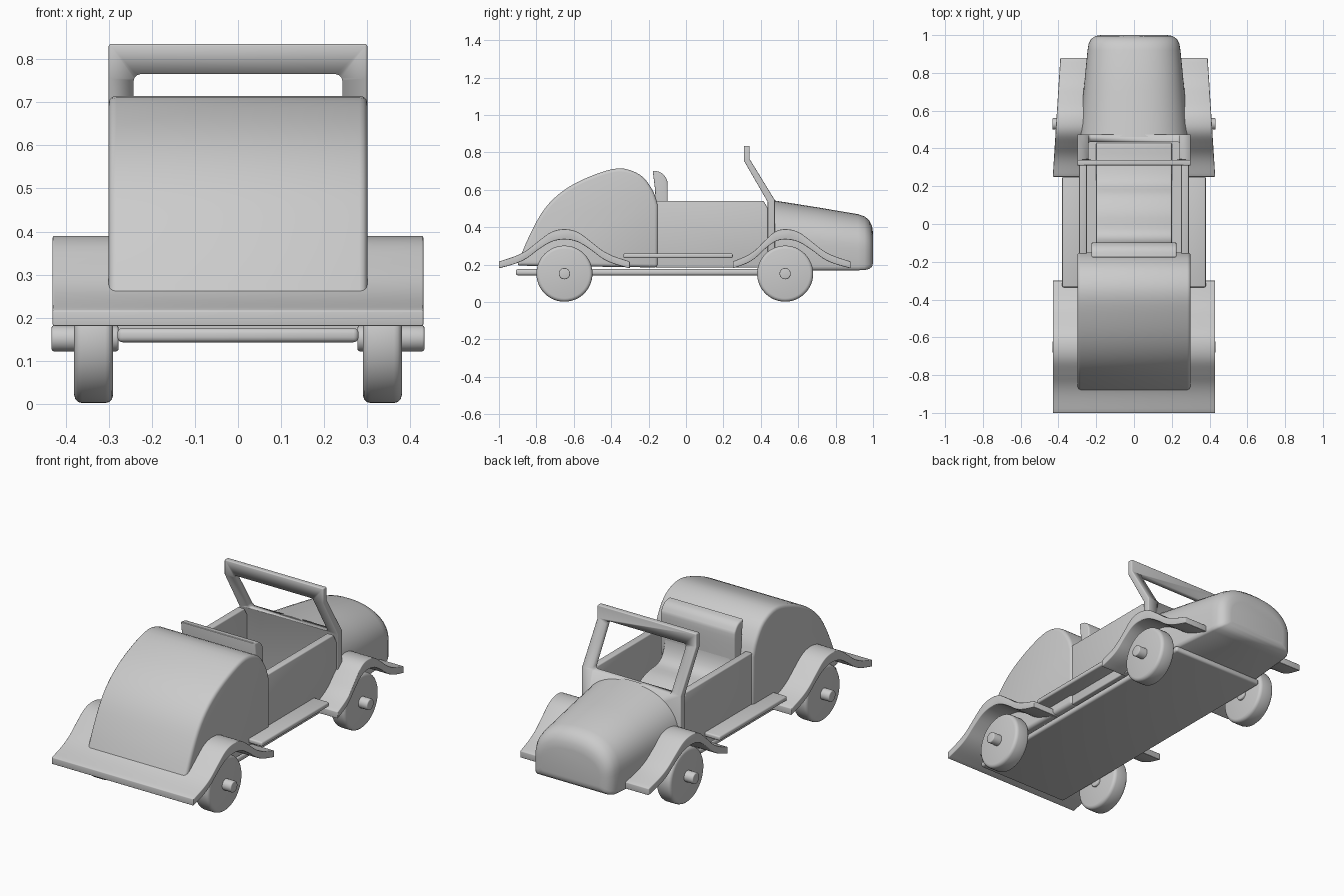
import bpy, bmesh, math
from mathutils import Vector

if "Cube" in bpy.data.objects:
    bpy.data.objects.remove(bpy.data.objects["Cube"])


def finish(name, bm, bevel=0.0, segments=3, angle=35):
    bmesh.ops.recalc_face_normals(bm, faces=bm.faces)
    me = bpy.data.meshes.new(name)
    bm.to_mesh(me)
    bm.free()
    ob = bpy.data.objects.new(name, me)
    bpy.context.collection.objects.link(ob)
    if bevel:
        m = ob.modifiers.new("bevel", 'BEVEL')
        m.width, m.segments = bevel, segments
        m.limit_method, m.angle_limit = 'ANGLE', math.radians(40)
    activate(ob)
    if bevel:
        bpy.ops.object.modifier_apply(modifier="bevel")
    bpy.ops.object.shade_smooth_by_angle(angle=math.radians(angle))
    return ob


def activate(ob):
    bpy.ops.object.select_all(action='DESELECT')
    ob.select_set(True)
    bpy.context.view_layer.objects.active = ob


def smooth_path(pts, n=4):
    """Catmull-Rom through the points."""
    p = [Vector(q) for q in pts]
    p = [2 * p[0] - p[1]] + p + [2 * p[-1] - p[-2]]
    out = []
    for a, b, c, d in zip(p, p[1:], p[2:], p[3:]):
        for i in range(n):
            t = i / n
            out.append(0.5 * (2 * b + (c - a) * t + (2 * a - 5 * b + 4 * c - d) * t * t
                              + (3 * b - a - 3 * c + d) * t ** 3))
    return out + [p[-2]]


def extrude(name, prof, x0, x1, bevel=0.0, taper=None):
    """Extrude a (y, z) profile along x; taper(y) shifts x."""
    taper = taper or (lambda y: 0)
    bm = bmesh.new()
    rows = [[bm.verts.new((x + taper(p[0]), p[0], p[1])) for p in prof] for x in (x0, x1)]
    n = len(prof)
    for r in rows:
        bm.faces.new(r)
    for i in range(n):
        j = (i + 1) % n
        bm.faces.new((rows[0][i], rows[0][j], rows[1][j], rows[1][i]))
    return finish(name, bm, bevel)


def box(name, x0, x1, y0, y1, z0, z1, bevel=0.0):
    return extrude(name, [(y0, z0), (y1, z0), (y1, z1), (y0, z1)], x0, x1, bevel)


def disc(name, x, y, z, r, width, bevel):
    bpy.ops.mesh.primitive_cylinder_add(vertices=48, radius=r, depth=width)
    tmp = bpy.context.object
    bm = bmesh.new()
    bm.from_mesh(tmp.data)
    bpy.data.objects.remove(tmp)
    for v in bm.verts:
        v.co = Vector((v.co.z + x, v.co.x + y, v.co.y + z))
    return finish(name, bm, bevel)


# rear body
back = smooth_path([(-.905, .195), (-.835, .36), (-.755, .50), (-.65, .60), (-.51, .673),
                    (-.36, .715), (-.245, .68), (-.18, .60), (-.15, .52)])
extrude("rear_body", back + [(-.15, .185)], -.30, .30, .018)

# fenders: offset from the peak, outer height, inner height
HALF = [(0, .39, .335), (.07, .375, .322), (.14, .325, .28), (.2, .278, .235),
        (.26, .247, .206), (.35, .217, .18)]


def fender(yc, back_scale):
    full = [(-d * back_scale, o, i) for d, o, i in reversed(HALF[1:])] + HALF
    outer = smooth_path([(yc + d, o) for d, o, i in full])
    inner = smooth_path([(yc + d, i) for d, o, i in full])
    return outer + inner[::-1]


extrude("rear_fender", fender(-.65, 1), -.43, .43, .004)
for s, side in ((1, "right"), (-1, "left")):
    extrude(side + "_front_fender", fender(.53, .8), s * .26, s * .43, .004,
            lambda y: -s * .04 * (y - .25) / .63)
    # running boards and cockpit walls
    box(side + "_running_board", s * .26, s * .38, -.335, .25, .235, .26, .008)
    extrude(side + "_cockpit_wall", [(-.16, .185), (.45, .185), (.45, .48), (.415, .54), (-.16, .54)],
            s * .25, s * .29, .006)
    # wheels and hubs
    for y, end in ((.53, "front"), (-.65, "rear")):
        disc(f"{side}_{end}_wheel", s * .335, y, .152, .15, .09, .018)
        disc(f"{side}_{end}_hub", s * .355, y, .152, .03, .155, .005)

# floor and chassis plate
box("cockpit_floor", -.27, .27, -.16, .46, .185, .215)
box("chassis_plate", -.28, .28, -.91, .68, .143, .176, .012)

# windscreen frame with cowl panel, opening cut out
frame = extrude("windscreen_frame",
                [(.437, .185), (.475, .185), (.475, .545), (.34, .765), (.34, .835),
                 (.31, .835), (.31, .755), (.437, .535)], -.30, .30, .005)
cutter = box("opening_cutter", -.242, .242, .2, .6, .54, .765, .015)
cutter.hide_render = True
m = frame.modifiers.new("opening", 'BOOLEAN')
m.operation, m.object, m.solver = 'DIFFERENCE', cutter, 'EXACT'
activate(frame)
bpy.ops.object.modifier_apply(modifier="opening")
bpy.data.objects.remove(cutter)

# hood: lofted arch sections (y, half width, bottom, top)
bm = bmesh.new()
rings = []
for y, w, zb, zt in [(.46, .29, .17, .545), (.7, .268, .17, .507), (.92, .246, .17, .47),
                     (.955, .24, .171, .458), (.98, .227, .177, .437),
                     (.995, .205, .19, .405), (1.0, .175, .21, .37)]:
    zm = zb + .38 * (zt - zb)
    ring = [(-w * .95, zb), (w * .95, zb), (w * .99, zb + .008), (w, zb + .022)]
    for i in range(29):
        t = math.pi * i / 28
        c, s = math.cos(t), max(math.sin(t), 0)
        ring.append((math.copysign(w * abs(c) ** .87, c), zm + (zt - zm) * s ** .87))
    ring += [(-w, zb + .022), (-w * .99, zb + .008)]
    rings.append([bm.verts.new((x, y, z)) for x, z in ring])
for a, b in zip(rings, rings[1:]):
    for i in range(len(a)):
        j = (i + 1) % len(a)
        bm.faces.new((a[i], a[j], b[j], b[i]))
bm.faces.new(rings[0])
bm.faces.new(rings[-1])
finish("hood", bm, angle=50)

# seat and backrest cushion
seat = smooth_path([(-.1, .60), (-.095, .48), (-.05, .405), (.06, .385), (.15, .34),
                    (.22, .26), (.32, .23), (.43, .225)])
extrude("seat", seat + [(.43, .2), (-.16, .2), (-.16, .60)], -.2, .2, .008)
cushion = smooth_path([(-.10, .42), (-.098, .62), (-.108, .665), (-.135, .693), (-.178, .703)])
extrude("seat_backrest", cushion + [(-.165, .6), (-.16, .42)], -.225, .225, .012)
